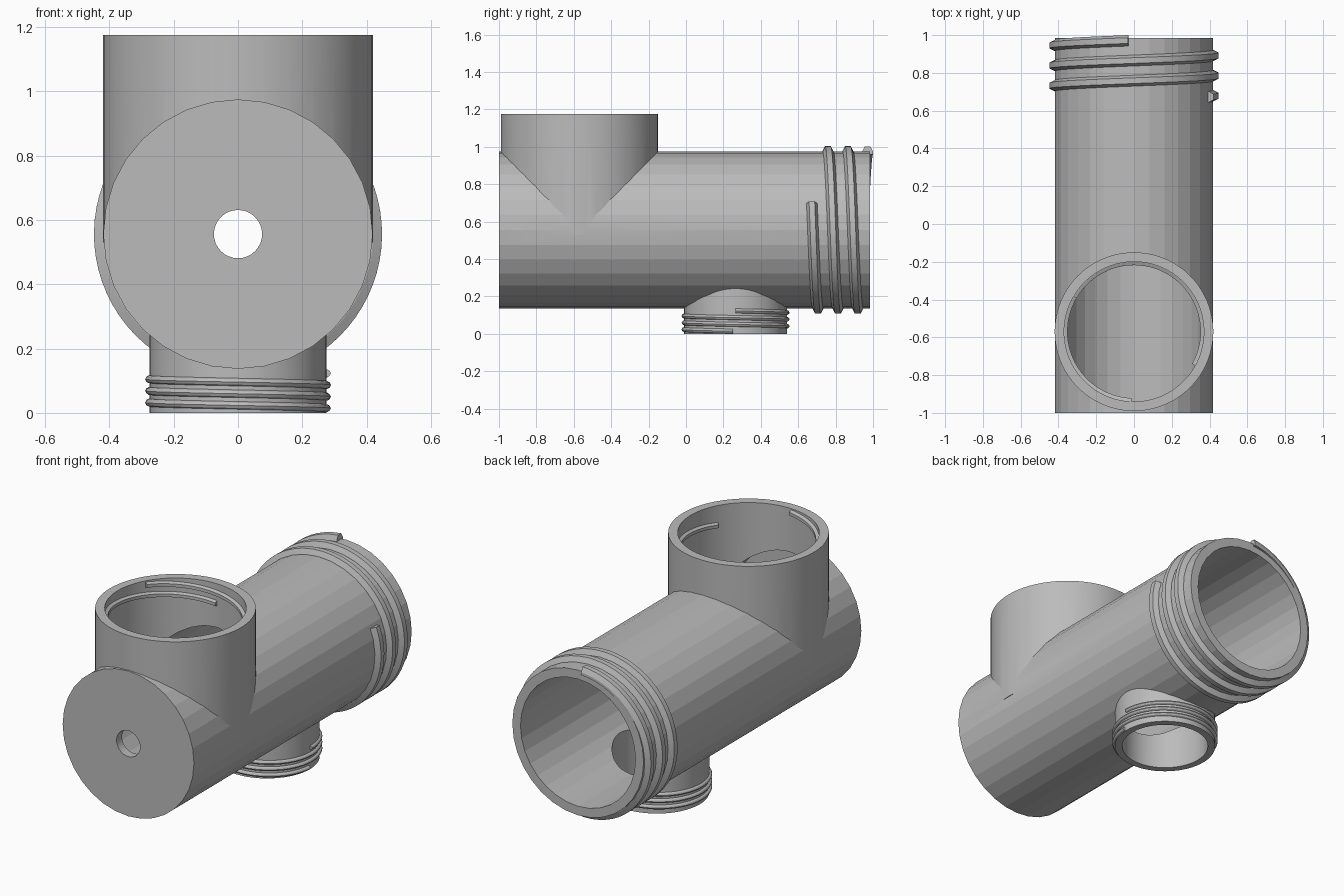
import bpy, bmesh, math
from mathutils import Matrix, Vector

if "Cube" in bpy.data.objects:
    bpy.data.objects.remove(bpy.data.objects["Cube"])

grey = bpy.data.materials.new("plain grey")
grey.diffuse_color = (0.5, 0.5, 0.5, 1)
grey.use_nodes = True
grey.node_tree.nodes["Principled BSDF"].inputs["Base Color"].default_value = grey.diffuse_color

AXIS_Z = 0.556            # height of the main tube axis
COLLAR_Y, NOZZLE_Y = -0.57, 0.265


def add_object(name, bm):
    bmesh.ops.recalc_face_normals(bm, faces=bm.faces)
    mesh = bpy.data.meshes.new(name)
    bm.to_mesh(mesh)
    bm.free()
    mesh.materials.append(grey)
    obj = bpy.data.objects.new(name, mesh)
    bpy.context.collection.objects.link(obj)
    return obj


def cylinder(name, radius, start, end, sides):
    """Closed cylinder between two points; along y or z."""
    a, b = Vector(start), Vector(end)
    turn = Matrix.Rotation(math.radians(-90), 4, 'X') if abs((b - a).y) > 0.01 else Matrix()
    bm = bmesh.new()
    bmesh.ops.create_cone(bm, cap_ends=True, segments=sides, radius1=radius, radius2=radius,
                          depth=(b - a).length, matrix=Matrix.Translation((a + b) / 2) @ turn)
    return add_object(name, bm)


def combine(target, other, operation):
    mod = target.modifiers.new(operation, 'BOOLEAN')
    mod.operation, mod.solver, mod.object = operation, 'EXACT', other
    bpy.context.view_layer.objects.active = target
    bpy.ops.object.modifier_apply(modifier=mod.name)
    bpy.data.objects.remove(other)


def thread(name, profile, first, last, h0, h1, place):
    """Sweep a (radius, height) profile along a helix from angle first to last."""
    bm = bmesh.new()
    steps = max(2, round(abs(last - first) / 5))
    rings = []
    for i in range(steps + 1):
        t = i / steps
        ang = math.radians(first + (last - first) * t)
        h = h0 + (h1 - h0) * t
        rings.append([bm.verts.new(place(r * math.cos(ang), r * math.sin(ang), h + dh))
                      for r, dh in profile])
    n = len(profile)
    for a, b in zip(rings, rings[1:]):
        for k in range(n):
            bm.faces.new((a[k], a[(k + 1) % n], b[(k + 1) % n], b[k]))
    bm.faces.new(rings[0])
    bm.faces.new(rings[-1][::-1])
    return add_object(name, bm)


# Body: main tube, upright collar and bottom nozzle joined, then hollowed
body = cylinder("pipe_body", 0.419, (0, -1, AXIS_Z), (0, 0.985, AXIS_Z), 32)
combine(body, cylinder("collar", 0.42, (0, COLLAR_Y, 0.53), (0, COLLAR_Y, 1.175), 96), 'UNION')
combine(body, cylinder("nozzle", 0.275, (0, NOZZLE_Y, 0), (0, NOZZLE_Y, 0.5), 64), 'UNION')
combine(body, cylinder("main_bore", 0.367, (0, -0.95, AXIS_Z), (0, 1.2, AXIS_Z), 32), 'DIFFERENCE')
combine(body, cylinder("collar_bore", 0.37, (0, COLLAR_Y, 0.54), (0, COLLAR_Y, 1.4), 96), 'DIFFERENCE')
combine(body, cylinder("nozzle_bore", 0.235, (0, NOZZLE_Y, -0.2), (0, NOZZLE_Y, 0.5), 64), 'DIFFERENCE')
combine(body, cylinder("front_hole", 0.075, (0, -1.2, AXIS_Z), (0, -0.8, AXIS_Z), 32), 'DIFFERENCE')

# Outer thread on the open end of the main tube
main_thread = thread("main_thread",
                     [(0.405, -0.029), (0.42, -0.029), (0.448, -0.015),
                      (0.448, 0.015), (0.42, 0.029), (0.405, 0.029)],
                     19.7, -986, 0.673, 0.971, lambda u, v, h: (u, h, AXIS_Z + v))

# Outer thread on the nozzle
nozzle_thread = thread("nozzle_thread",
                       [(0.265, -0.012), (0.278, -0.012), (0.285, -0.008), (0.289, 0),
                        (0.285, 0.008), (0.278, 0.012), (0.265, 0.012)],
                       -3, -1080, 0.0145, 0.123, lambda u, v, h: (u, NOZZLE_Y + v, h))

# Two half-turn threads inside the collar
parts = [body, main_thread, nozzle_thread]
for i, start in enumerate((150, 268)):
    parts.append(thread(f"collar_inner_thread_{i + 1}",
                        [(0.38, -0.016), (0.369, -0.016), (0.352, -0.009),
                         (0.352, 0.009), (0.369, 0.016), (0.38, 0.016)],
                        start, start - 179, 1.152, 1.062,
                        lambda u, v, h: (u, COLLAR_Y + v, h)))

# Smooth the finely divided rounds, keep the 32-sided tube faceted
for obj in parts:
    bpy.ops.object.select_all(action='DESELECT')
    obj.select_set(True)
    bpy.context.view_layer.objects.active = obj
    bpy.ops.object.shade_smooth_by_angle(angle=math.radians(8))
